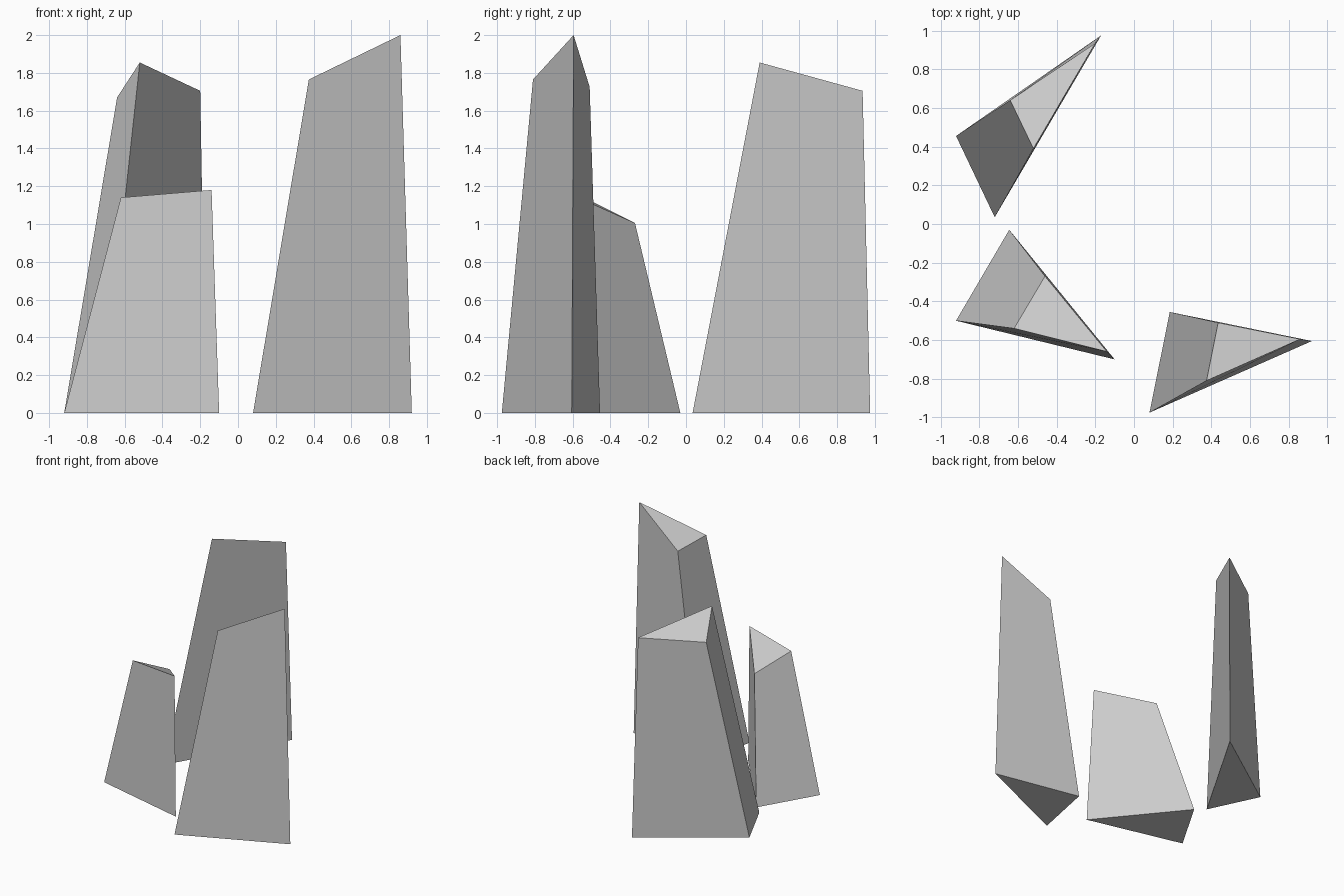
import bpy, bmesh

if "Cube" in bpy.data.objects:
    bpy.data.objects.remove(bpy.data.objects["Cube"])


def crystal(name, base, top):
    """Tapered three-sided shard: ground triangle joined to a slanted top triangle."""
    bm = bmesh.new()
    low = [bm.verts.new((x, y, 0)) for x, y in base]
    high = [bm.verts.new(p) for p in top]
    bm.faces.new(low[::-1])
    bm.faces.new(high)
    for i in range(3):
        j = (i + 1) % 3
        bm.faces.new((low[i], low[j], high[j], high[i]))
    bmesh.ops.recalc_face_normals(bm, faces=bm.faces[:])
    mesh = bpy.data.meshes.new(name)
    bm.to_mesh(mesh)
    bm.free()
    obj = bpy.data.objects.new(name, mesh)
    bpy.context.collection.objects.link(obj)
    return obj


# Short shard, front left
crystal("short_crystal",
        [(-0.645, -0.03), (-0.92, -0.50), (-0.10, -0.70)],
        [(-0.46, -0.27, 1.005), (-0.62, -0.54, 1.14), (-0.14, -0.66, 1.18)])

# Tallest shard, front right
crystal("tall_crystal",
        [(0.185, -0.455), (0.08, -0.975), (0.92, -0.605)],
        [(0.435, -0.51, 1.725), (0.375, -0.81, 1.765), (0.86, -0.595, 2.0)])

# Middle shard, back left
crystal("middle_crystal",
        [(-0.92, 0.455), (-0.72, 0.035), (-0.17, 0.975)],
        [(-0.64, 0.64, 1.67), (-0.52, 0.39, 1.855), (-0.20, 0.935, 1.705)])
